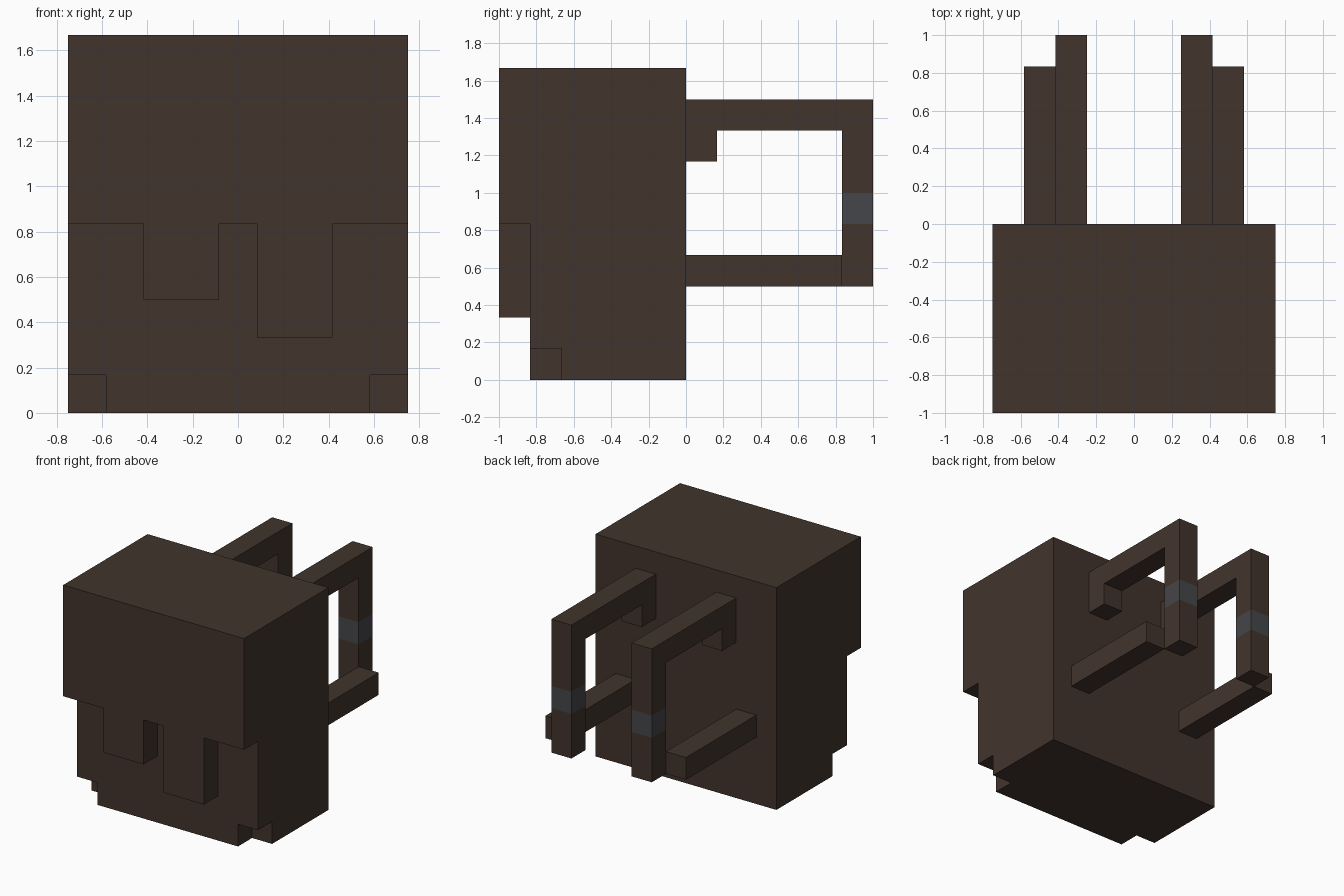
import bpy
import bmesh
from mathutils import Vector

U = 1 / 6  # block size used for all parts

if "Cube" in bpy.data.objects:
    bpy.data.objects.remove(bpy.data.objects["Cube"], do_unlink=True)


def make_material(name, rgb):
    mat = bpy.data.materials.new(name)
    mat.use_nodes = True
    mat.diffuse_color = (*rgb, 1)
    mat.node_tree.nodes["Principled BSDF"].inputs["Base Color"].default_value = (*rgb, 1)
    return mat


leather = make_material("dark brown leather", (0.054, 0.034, 0.026))
metal = make_material("dark grey buckle", (0.060, 0.061, 0.068))


def extrude_outline(name, outline, direction, bands=()):
    """Extrude a flat outline (in blocks); bands are heights to cut at."""
    bm = bmesh.new()
    face = bm.faces.new([bm.verts.new(Vector(p) * U) for p in outline])
    moved = bmesh.ops.extrude_face_region(bm, geom=[face], use_keep_orig=True)["geom"]
    verts = [g for g in moved if isinstance(g, bmesh.types.BMVert)]
    bmesh.ops.translate(bm, verts=verts, vec=Vector(direction) * U)
    bmesh.ops.recalc_face_normals(bm, faces=bm.faces)
    for z in bands:
        geom = bm.verts[:] + bm.edges[:] + bm.faces[:]
        bmesh.ops.bisect_plane(bm, geom=geom, plane_co=(0, 0, z * U), plane_no=(0, 0, 1))
    mesh = bpy.data.meshes.new(name)
    bm.to_mesh(mesh)
    bm.free()
    obj = bpy.data.objects.new(name, mesh)
    bpy.context.collection.objects.link(obj)
    mesh.materials.append(leather)
    return obj


def box(name, low, high):
    (x0, y0, z0), (x1, y1, z1) = low, high
    outline = [(x0, y0, z0), (x1, y0, z0), (x1, y1, z0), (x0, y1, z0)]
    return extrude_outline(name, outline, (0, 0, z1 - z0))


def mirror_x(obj):
    mod = obj.modifiers.new("Mirror", "MIRROR")
    mod.use_axis = (True, False, False)
    return obj


# Main bag with its two lower front corners notched out
bag = box("bag_body", (-4.5, -5, 0), (4.5, 0, 10))
for side, x in (("left", 4.5), ("right", -4.5)):
    cutter = box(side + "_corner_cutter", (x - 1, -6, -1), (x + 1, -4, 1))
    cutter.hide_render = True
    cut = bag.modifiers.new("Notch", "BOOLEAN")
    cut.operation = "DIFFERENCE"
    cut.solver = "EXACT"
    cut.object = cutter
    bpy.context.view_layer.objects.active = bag
    bpy.ops.object.modifier_apply(modifier=cut.name)
    bpy.data.objects.remove(cutter, do_unlink=True)

# Front flap with two uneven hanging tabs
flap = [(-4.5, 10), (-4.5, 5), (-2.5, 5), (-2.5, 3), (-0.5, 3), (-0.5, 5),
        (0.5, 5), (0.5, 2), (2.5, 2), (2.5, 5), (4.5, 5), (4.5, 10)]
extrude_outline("front_flap", [(x, -6, z) for x, z in flap], (0, 1, 0))

# Hooked shoulder straps with a buckle band
hook = [(0, 9), (0, 7), (1, 7), (1, 8), (5, 8), (5, 3), (6, 3), (6, 9)]
strap = extrude_outline("shoulder_straps", [(1.5, y, z) for y, z in hook],
                        (1, 0, 0), bands=(5, 6))
strap.data.materials.append(metal)
for face in strap.data.polygons:
    if 5 * U < face.center.z < 6 * U and face.center.y > 4.9 * U and all(
            4.9 * U < strap.data.vertices[i].co.z < 6.1 * U for i in face.vertices):
        face.material_index = 1
mirror_x(strap)

# Lower straps, set beside the shoulder straps
mirror_x(box("lower_straps", (2.5, 0, 3), (3.5, 5, 4)))
